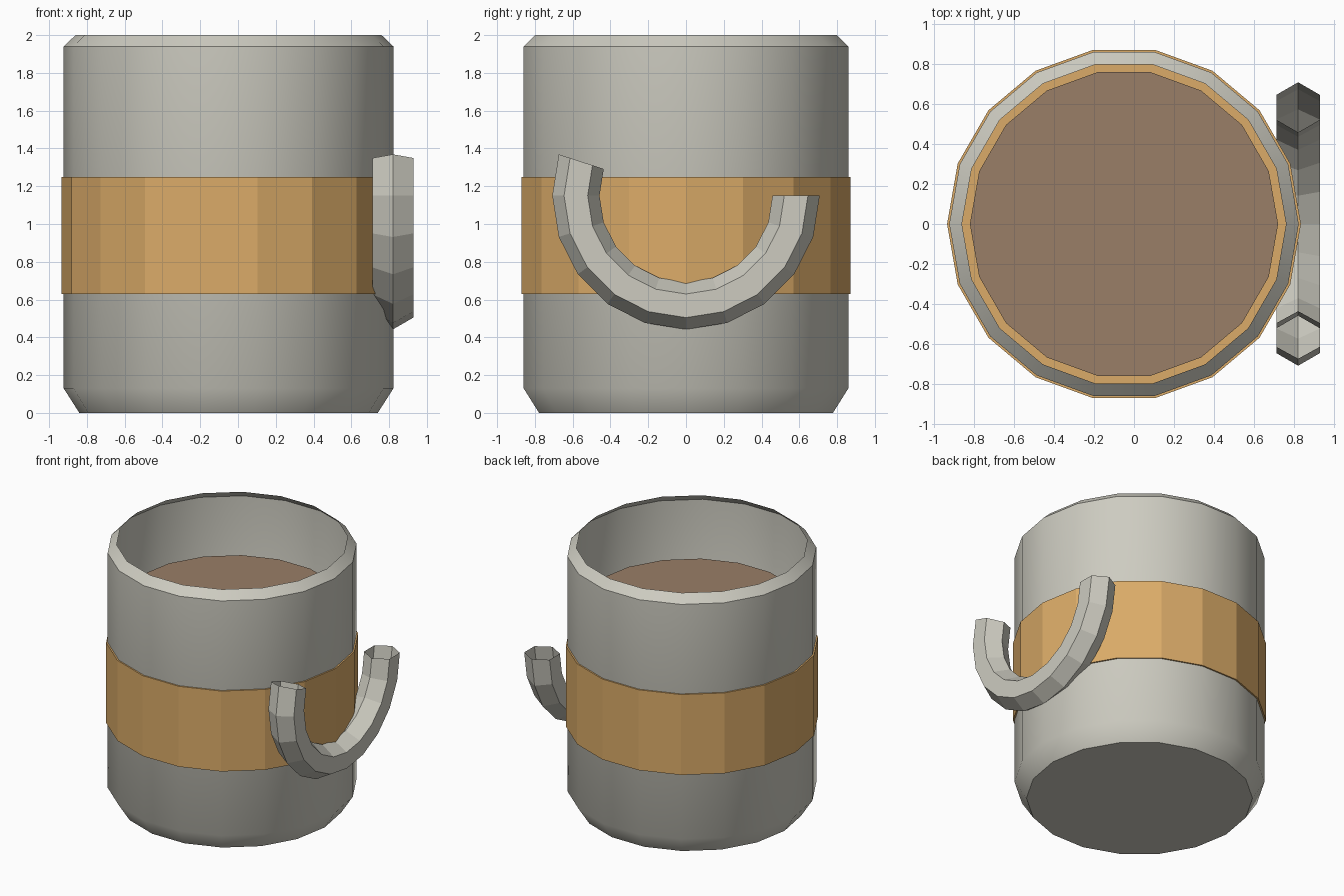
import bpy
import bmesh
from math import cos, sin, pi, radians
from mathutils import Vector

if "Cube" in bpy.data.objects:
    bpy.data.objects.remove(bpy.data.objects["Cube"], do_unlink=True)

SIDES = 18
CENTRE_X = -0.05


def material(name, rgb):
    mat = bpy.data.materials.new(name)
    mat.use_nodes = True
    colour = (*rgb, 1)
    mat.diffuse_color = colour
    mat.node_tree.nodes["Principled BSDF"].inputs["Base Color"].default_value = colour
    return mat


def finish(name, bm, mat, smooth=False):
    mesh = bpy.data.meshes.new(name)
    bm.to_mesh(mesh)
    bm.free()
    mesh.materials.append(mat)
    obj = bpy.data.objects.new(name, mesh)
    bpy.context.collection.objects.link(obj)
    if smooth:
        bpy.ops.object.select_all(action='DESELECT')
        obj.select_set(True)
        bpy.context.view_layer.objects.active = obj
        bpy.ops.object.shade_smooth_by_angle(angle=radians(35))
    return obj


def bridge(bm, lower, upper):
    n = len(lower)
    for i in range(n):
        j = (i + 1) % n
        bm.faces.new((lower[i], lower[j], upper[j], upper[i]))


def revolve(name, profile, mat, cap_top=True, smooth=False):
    """Turn a (radius, height) profile, listed upward, about the cup axis."""
    bm = bmesh.new()
    rings = []
    for r, z in profile:
        angles = [2 * pi * i / SIDES for i in range(SIDES)]
        rings.append([bm.verts.new((CENTRE_X + r * cos(a), r * sin(a), z))
                      for a in angles])
    for lower, upper in zip(rings, rings[1:]):
        bridge(bm, lower, upper)
    bm.faces.new(rings[0][::-1])
    if cap_top:
        bm.faces.new(rings[-1])
    return finish(name, bm, mat, smooth)


grey = material("warm grey", (0.61, 0.60, 0.53))
tan = material("golden tan", (0.71, 0.41, 0.14))
brown = material("drink brown", (0.32, 0.21, 0.135))

# Open-topped cup with chamfered foot and rim
revolve("cup_body", [(0.79, 0), (0.873, 0.13), (0.873, 1.94), (0.81, 2)],
        grey, cap_top=False, smooth=True)

# Faceted band around the middle
revolve("band", [(0.884, 0.63), (0.884, 1.25)], tan)

# Drink inside the cup
revolve("drink", [(0.77, 1.26), (0.77, 1.53)], brown)

# Open-ended hexagonal handle swept along an arc
bm = bmesh.new()
centre = Vector((0.82, 0, 1.15))
rings = []
for step in range(12):
    a = -radians(18 * step)
    outward = Vector((0, cos(a), sin(a)))
    ring = []
    for k in range(6):
        b = k * pi / 3
        offset = outward * (0.583 + 0.125 * cos(b)) + Vector((0.125 * sin(b), 0, 0))
        ring.append(bm.verts.new(centre + offset))
    rings.append(ring)
for first, second in zip(rings, rings[1:]):
    bridge(bm, first, second)
bmesh.ops.recalc_face_normals(bm, faces=bm.faces)
finish("handle", bm, grey)
